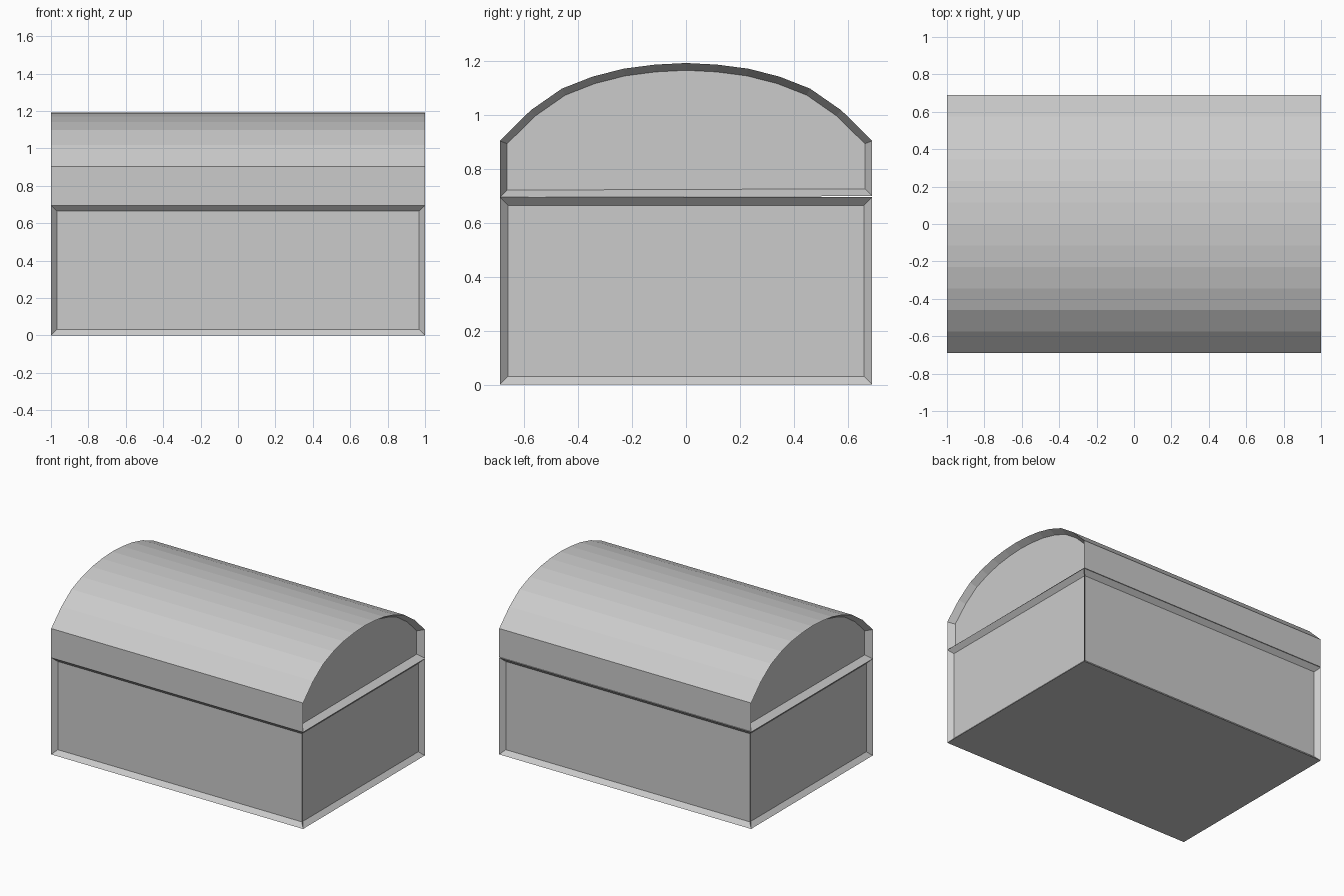
import bpy, bmesh

if "Cube" in bpy.data.objects:
    bpy.data.objects.remove(bpy.data.objects["Cube"])

HALF_X, HALF_Y = 1.0, 0.69


def panelled_prism(name, profile, is_panel, border, depth):
    """Extrude a (y, z) profile along x, then recess the chosen faces."""
    bm = bmesh.new()
    face = bm.faces.new([bm.verts.new((-HALF_X, y, z)) for y, z in profile])
    ext = bmesh.ops.extrude_face_region(bm, geom=[face], use_keep_orig=True)
    moved = [v for v in ext["geom"] if isinstance(v, bmesh.types.BMVert)]
    bmesh.ops.translate(bm, verts=moved, vec=(2 * HALF_X, 0, 0))
    bmesh.ops.recalc_face_normals(bm, faces=bm.faces[:])
    bm.normal_update()
    panels = [f for f in bm.faces if is_panel(f.normal)]
    bmesh.ops.inset_individual(bm, faces=panels, thickness=border,
                               depth=-depth, use_even_offset=True)
    mesh = bpy.data.meshes.new(name)
    bm.to_mesh(mesh)
    bm.free()
    obj = bpy.data.objects.new(name, mesh)
    bpy.context.collection.objects.link(obj)
    return obj


# Chest body: box with a recessed panel on each of the four sides
body = [(-HALF_Y, 0), (HALF_Y, 0), (HALF_Y, 0.695), (-HALF_Y, 0.695)]
panelled_prism("chest_body", body, lambda n: abs(n.z) < 0.1, 0.031, 0.03)

# Domed lid: twelve-sided arch, slightly lifted at the back, recessed ends
arch = [(0.69, 0.904), (0.575, 1.017), (0.46, 1.097), (0.345, 1.142),
        (0.23, 1.171), (0.115, 1.186)]
lid = ([(-HALF_Y, 0.694), (HALF_Y, 0.699)] + arch + [(0, 1.192)]
       + [(-y, z) for y, z in reversed(arch)])
panelled_prism("chest_lid", lid, lambda n: abs(n.x) > 0.9, 0.027, 0.045)
